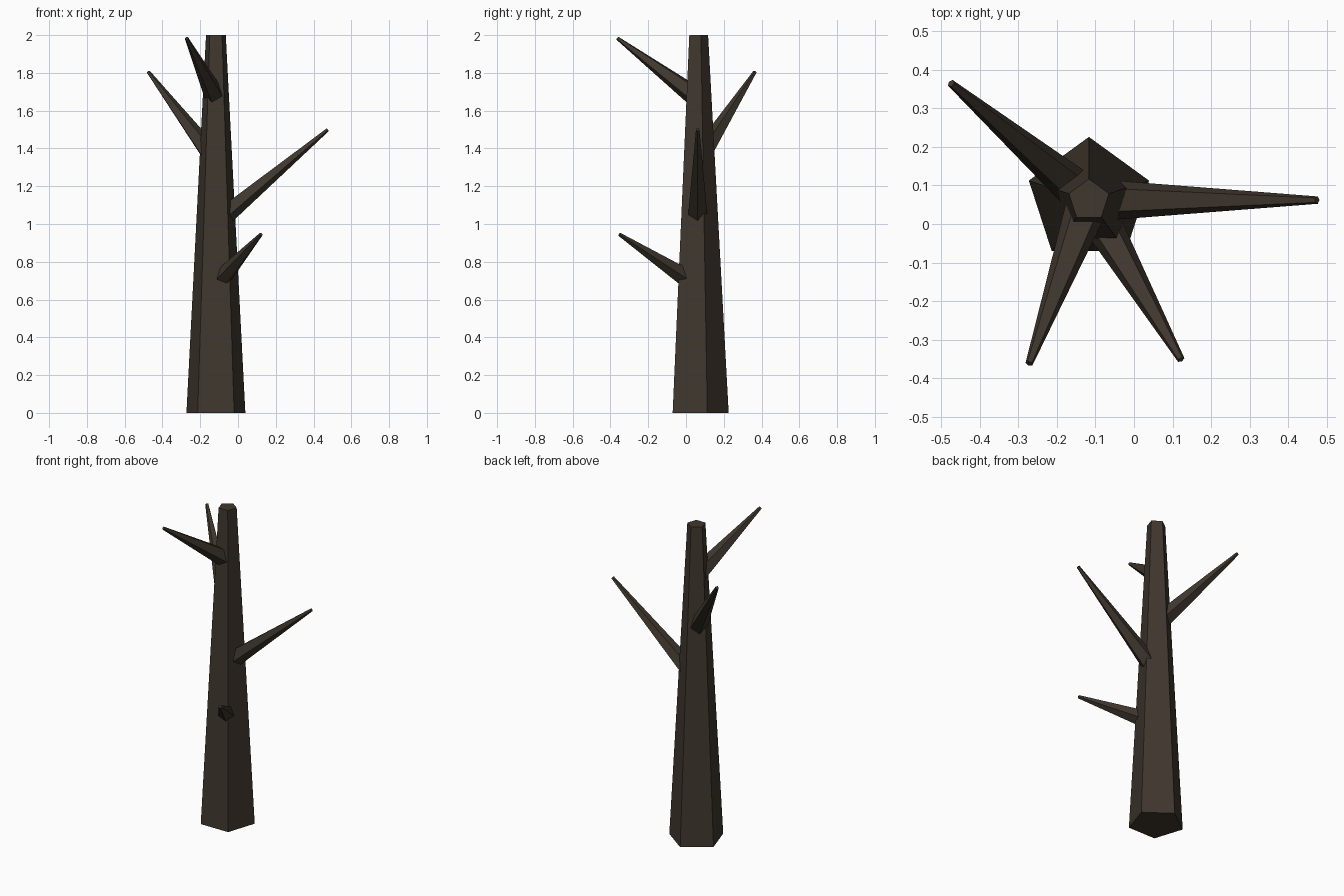
import bpy, bmesh, math
from mathutils import Vector, Matrix

cube = bpy.data.objects.get("Cube")
if cube:
    bpy.data.objects.remove(cube, do_unlink=True)

bark = bpy.data.materials.new("dark_bark")
bark.use_nodes = True
colour = (0.05, 0.038, 0.027, 1)
bark.diffuse_color = colour
bark.node_tree.nodes["Principled BSDF"].inputs["Base Color"].default_value = colour

SIDES = 5


def tapered(name, start, end, r_start, r_end, turn):
    """Five-sided tapered limb; local y of its section points up the limb's upper side."""
    start, end = Vector(start), Vector(end)
    axis = (end - start).normalized()
    side = Vector((-axis.y, axis.x, 0))
    side = side.normalized() if side.length > 0.01 else Vector((-1, 0, 0))
    up = axis.cross(side)
    bm = bmesh.new()
    rings = []
    for centre, r in ((start, r_start), (end, r_end)):
        ring = []
        for i in range(SIDES):
            a = turn + math.tau * i / SIDES
            ring.append(bm.verts.new(centre + r * (math.cos(a) * side + math.sin(a) * up)))
        rings.append(ring)
    low, high = rings
    for i in range(SIDES):
        j = (i + 1) % SIDES
        bm.faces.new((low[i], low[j], high[j], high[i]))
    bm.faces.new(low[::-1])
    bm.faces.new(high)
    bmesh.ops.recalc_face_normals(bm, faces=bm.faces)
    mesh = bpy.data.meshes.new(name)
    bm.to_mesh(mesh)
    bm.free()
    mesh.materials.append(bark)
    obj = bpy.data.objects.new(name, mesh)
    bpy.context.collection.objects.link(obj)


# Trunk: upright, with one corner towards the back
CX, CY = -0.117, 0.062
tapered("trunk", (CX, CY, 0), (CX, CY, 2), 0.164, 0.055, -math.pi / 2)

# Branches: height on the trunk axis, then the tip
branches = {
    "lower_front_branch": (0.675, (0.122, -0.352, 0.945)),
    "middle_left_branch": (1.01, (0.475, 0.062, 1.5)),
    "upper_back_branch": (1.33, (-0.475, 0.365, 1.805)),
    "top_front_branch": (1.667, (-0.272, -0.362, 1.983)),
}
for name, (height, tip) in branches.items():
    tapered(name, (CX, CY, height), tip, 0.058, 0.01, -math.pi / 2)
